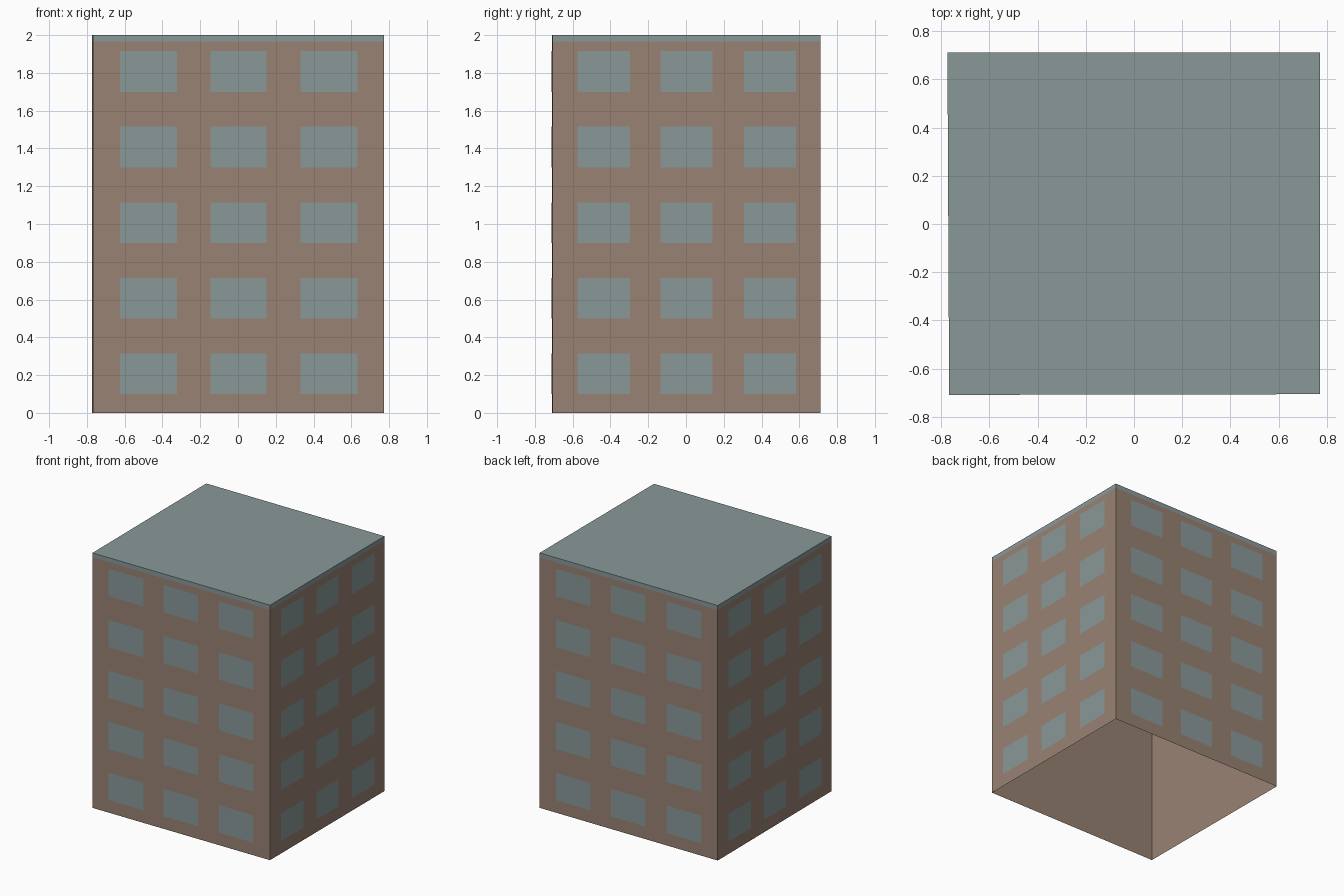
import bpy
from mathutils import Vector

cube = bpy.data.objects.get("Cube")
if cube:
    bpy.data.objects.remove(cube, do_unlink=True)


def srgb(r, g, b):
    lin = [((c / 255 + 0.055) / 1.055) ** 2.4 for c in (r, g, b)]
    return (*lin, 1.0)


def material(name, colour):
    mat = bpy.data.materials.new(name)
    mat.use_nodes = True
    mat.diffuse_color = colour
    mat.node_tree.nodes["Principled BSDF"].inputs["Base Color"].default_value = colour
    return mat


def mesh_object(name, verts, faces, mat):
    mesh = bpy.data.meshes.new(name)
    mesh.from_pydata(verts, [], faces)
    mesh.materials.append(mat)
    obj = bpy.data.objects.new(name, mesh)
    bpy.context.collection.objects.link(obj)
    return obj


brown = material("brown wall", srgb(152, 130, 115))
grey = material("blue grey", srgb(138, 153, 153))

HEIGHT = 2.0
EAVES = 1.965
UP = Vector((0, 0, 1))
GAP = 0.003

# Slightly irregular footprint, counter-clockwise from the front right corner
corners = [Vector(c) for c in ((-0.767, -0.709, 0), (0.772, -0.706, 0),
                               (0.772, 0.712, 0), (-0.774, 0.712, 0))]
SIDES = ["front", "left", "back", "right"]


def prism(name, z0, z1, mat, capped):
    verts = [c + UP * z for z in (z0, z1) for c in corners]
    faces = [(i, (i + 1) % 4, (i + 1) % 4 + 4, i + 4) for i in range(4)]
    if capped:
        faces += [(4, 5, 6, 7), (3, 2, 1, 0)]
    return mesh_object(name, verts, faces, mat)


# Hollow wall shell, open underneath, and the flat roof slab
prism("walls", 0, EAVES, brown, False)
prism("roof_slab", EAVES, HEIGHT, grey, True)

# Window plates: three columns by five storeys on every side
COLUMNS = [(0.092, 0.288), (0.403, 0.597), (0.714, 0.909)]
STOREYS = 5
SILL, WINDOW_HEIGHT, STOREY_HEIGHT = 0.10, 0.215, 0.40

for i, side in enumerate(SIDES):
    a, b = corners[i], corners[(i + 1) % 4]
    outward = (b - a).cross(UP).normalized() * GAP
    verts, faces = [], []
    for storey in range(STOREYS):
        low = SILL + storey * STOREY_HEIGHT
        high = low + WINDOW_HEIGHT
        for s, e in COLUMNS:
            n = len(verts)
            for t, z in ((s, low), (e, low), (e, high), (s, high)):
                verts.append(a.lerp(b, t) + outward + UP * z)
            faces.append((n, n + 1, n + 2, n + 3))
    mesh_object(side + "_windows", verts, faces, grey)
